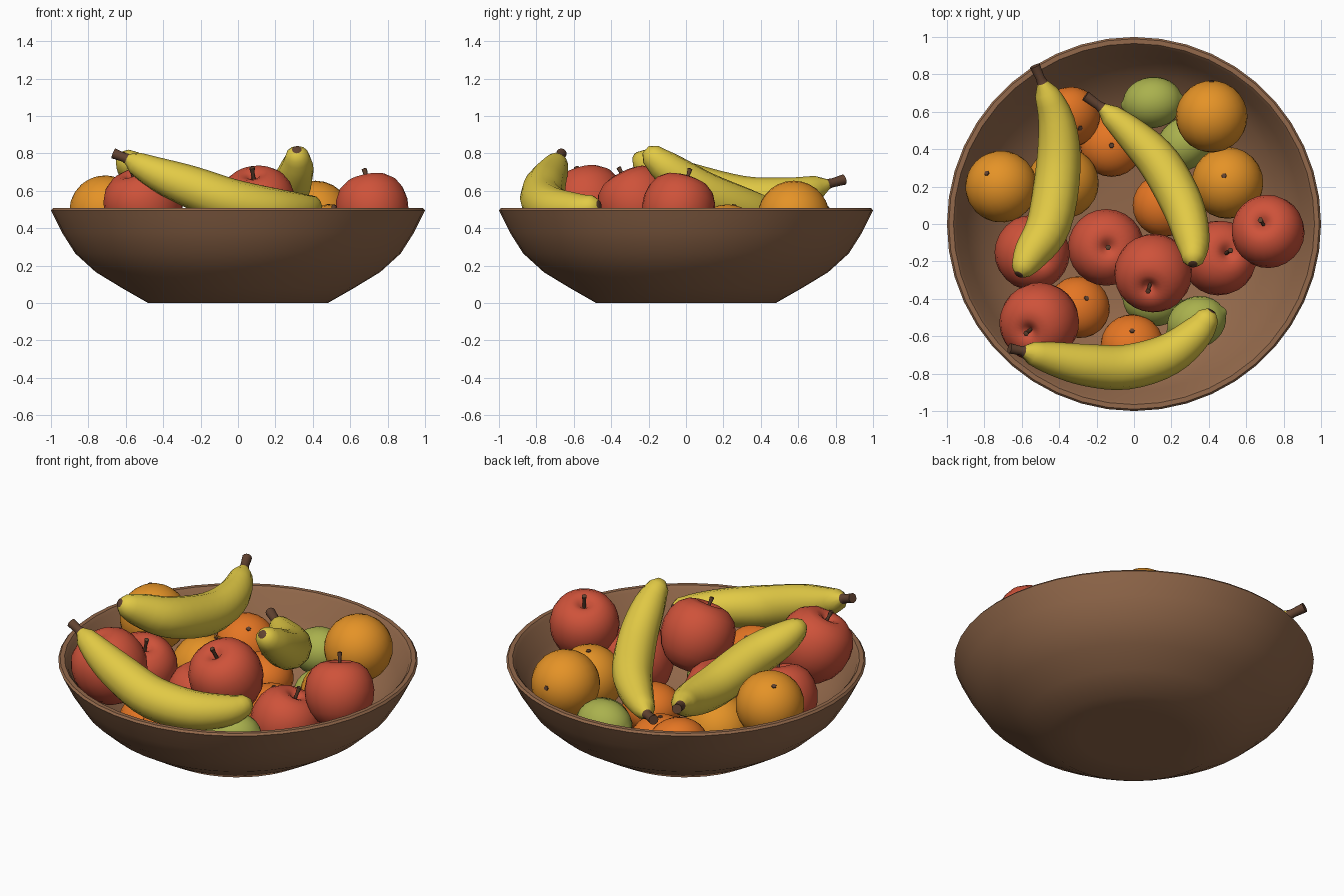
import bpy, bmesh, math
from mathutils import Vector, Matrix

if "Cube" in bpy.data.objects:
    bpy.data.objects.remove(bpy.data.objects["Cube"])


def material(name, rgb):
    m = bpy.data.materials.new(name)
    m.diffuse_color = (*rgb, 1)
    m.use_nodes = True
    m.node_tree.nodes["Principled BSDF"].inputs["Base Color"].default_value = m.diffuse_color
    return m


WOOD = material("brown wood", (0.29, 0.14, 0.07))
RED = material("apple red", (0.62, 0.085, 0.042))
ORANGE = material("light orange", (0.78, 0.29, 0.02))
MANDARIN = material("deep orange", (0.78, 0.18, 0.017))
GREEN = material("lime green", (0.40, 0.44, 0.075))
YELLOW = material("banana yellow", (0.76, 0.59, 0.06))
STEM = material("stem brown", (0.12, 0.055, 0.03))


def finish(bm, name, mats, matrix=Matrix(), angle=60):
    bmesh.ops.remove_doubles(bm, verts=bm.verts, dist=0.0005)
    bmesh.ops.recalc_face_normals(bm, faces=bm.faces)
    me = bpy.data.meshes.new(name)
    bm.to_mesh(me)
    bm.free()
    for m in mats:
        me.materials.append(m)
    ob = bpy.data.objects.new(name, me)
    bpy.context.collection.objects.link(ob)
    ob.matrix_world = matrix
    bpy.context.view_layer.objects.active = ob
    bpy.ops.object.select_all(action='DESELECT')
    ob.select_set(True)
    bpy.ops.object.shade_smooth_by_angle(angle=math.radians(angle))
    return ob


def skin(bm, rings, mat_rule=lambda i: 0):
    """Join rings of points with quads; ring i to i+1 takes mat_rule(i)."""
    rows = [[bm.verts.new(p) for p in ring] for ring in rings]
    n = len(rows[0])
    for i in range(len(rows) - 1):
        for k in range(n):
            f = bm.faces.new((rows[i][k], rows[i][(k + 1) % n],
                              rows[i + 1][(k + 1) % n], rows[i + 1][k]))
            f.material_index = mat_rule(i)
    return rows


def lathe(bm, profile, sides, mat_rule=lambda i: 0):
    skin(bm, [[(r * math.cos(2 * math.pi * k / sides), r * math.sin(2 * math.pi * k / sides), z)
               for k in range(sides)] for r, z in profile], mat_rule)


def spline(pts, steps):
    """Catmull-Rom curve through pts."""
    pts = [Vector(p) for p in pts]
    pts = [2 * pts[0] - pts[1]] + pts + [2 * pts[-1] - pts[-2]]
    out = []
    for i in range(1, len(pts) - 2):
        a, b, c, d = pts[i - 1:i + 3]
        for s in range(steps):
            t = s / steps
            out.append(0.5 * (2 * b + (c - a) * t + (2 * a - 5 * b + 4 * c - d) * t * t
                              + (3 * b - a - 3 * c + d) * t ** 3))
    return out + [pts[-2]]


def placed(loc, axis):
    rot = Vector((0, 0, 1)).rotation_difference(Vector(axis)).to_matrix().to_4x4()
    return Matrix.Translation(loc) @ rot


# Bowl: closed profile, outside up, over the rim and down the inside
bm = bmesh.new()
lathe(bm, [(0, 0), (0.3, 0), (0.48, 0), (0.62, 0.08), (0.76, 0.165), (0.87, 0.265),
           (0.94, 0.375), (0.985, 0.465), (1.0, 0.495), (0.99, 0.507), (0.965, 0.507),
           (0.95, 0.49), (0.895, 0.37), (0.81, 0.26), (0.69, 0.165), (0.56, 0.09),
           (0.43, 0.055), (0.2, 0.045), (0, 0.045)], 44)
finish(bm, "bowl", [WOOD], angle=40)


# Apples: dimpled lathe with a stem
def apple(loc, r, axis=(0, 0, 1)):
    bm = bmesh.new()
    prof = [(0, -0.86), (0.16, -0.92), (0.36, -0.92), (0.62, -0.77), (0.84, -0.5), (0.97, -0.17),
            (1.0, 0.15), (0.94, 0.46), (0.8, 0.72), (0.58, 0.89), (0.36, 0.95), (0.18, 0.89),
            (0.07, 0.77), (0, 0.72)]
    lathe(bm, [(a * r, b * r) for a, b in prof], 24)
    lathe(bm, [(0, 0.13), (0.010, 0.13), (0.010, 0.2), (0.015, 0.235), (0, 0.24)], 6, lambda i: 1)
    finish(bm, "apple", [RED, STEM], placed(loc, axis))


apple((0.72, -0.045, 0.495), 0.195, (-0.2, 0.3, 1))
apple((0.105, -0.255, 0.515), 0.208, (-0.13, -0.45, 0.9))
apple((-0.15, -0.125, 0.27), 0.205, (0.05, 0, 1))
apple((-0.55, -0.15, 0.345), 0.2, (0.3, -0.2, 1))
apple((0.45, -0.185, 0.3), 0.2, (0.3, 0.2, 1))
apple((-0.5, -0.52, 0.515), 0.212, (-0.33, -0.28, 0.9))


# Citrus: round or squashed balls with a small stem button
def citrus(name, mat, loc, r, squash=1.0, axis=(0, 0, 1)):
    bm = bmesh.new()
    arc = [(r * math.sin(math.pi * i / 14), -r * squash * math.cos(math.pi * i / 14))
           for i in range(15)]
    lathe(bm, arc, 24)
    top = r * squash
    lathe(bm, [(0, top - 0.01), (0.017, top - 0.01), (0.013, top + 0.004), (0, top + 0.005)],
          6, lambda i: 1)
    finish(bm, name, [mat, STEM], placed(loc, axis))


for loc, axis in [((-0.71, 0.2, 0.49), (-0.4, 0.37, 0.83)), ((0.415, 0.575, 0.462), (0, 0.9, 0.2)),
                  ((0.5, 0.22, 0.335), (-0.1, 0.2, 1)), ((-0.38, 0.22, 0.265), (0.3, 0.2, 1))]:
    citrus("orange", ORANGE, loc, 0.192, 1.0, axis)

for loc, axis in [((-0.345, 0.57, 0.30), (0.4, -0.4, 0.8)), ((-0.12, 0.42, 0.2), (0, 0, 1)),
                  ((0.16, 0.1, 0.2), (0.1, 0, 1)), ((-0.295, -0.445, 0.21), (0.3, 0.35, 0.9)),
                  ((-0.01, -0.645, 0.30), (0, 0.5, 0.8))]:
    citrus("mandarin", MANDARIN, loc, 0.168, 0.84, axis)


# Limes: balls stretched along one axis with a nub at each end
def lime(loc, axis):
    bm = bmesh.new()
    arc = [(0.137 * math.sin(math.pi * i / 14), -0.16 * math.cos(math.pi * i / 14))
           for i in range(1, 14)]
    lathe(bm, [(0, -0.172), (0.014, -0.168)] + arc + [(0.014, 0.168), (0, 0.172)], 20)
    finish(bm, "lime", [GREEN], placed(loc, axis))


lime((0.1, 0.65, 0.33), (1, 0.1, 0.1))
lime((0.27, 0.43, 0.21), (0.7, 0.6, 0.1))
lime((0.335, -0.525, 0.32), (0.9, 0.35, 0.1))
lime((0.1, -0.41, 0.2), (1, -0.2, 0))


# Bananas: tapered sweep from the brown tip to the brown stem
def banana(pts, stem_end, r):
    path = spline(pts, 4)
    n = len(path) - 1
    bm = bmesh.new()
    centres, radii = [path[0]], [0.0]
    for i, p in enumerate(path):
        t = i / n
        body = math.sin(math.pi * (0.06 + 0.87 * t)) ** 0.62
        centres.append(p)
        radii.append(max(0.03, r * body) if 0 < i < n else 0.03)
    end = Vector(stem_end)
    centres += [path[-1].lerp(end, 0.25), end, end]
    radii += [0.024, 0.028, 0.0]
    radii[1], radii[2] = 0.026, 0.06
    rings = []
    for i, (c, rad) in enumerate(zip(centres, radii)):
        a, b = centres[max(i - 1, 0)], centres[min(i + 1, len(centres) - 1)]
        tangent = (b - a).normalized()
        side = tangent.cross(Vector((0, 0, 1))).normalized()
        up = side.cross(tangent)
        rings.append([c + rad * (side * math.cos(k * math.pi / 6) + up * math.sin(k * math.pi / 6))
                      for k in range(12)])
    last = len(rings) - 1
    skin(bm, rings, lambda i: 1 if i == 0 or i >= last - 3 else 0)
    finish(bm, "banana", [YELLOW, STEM])


banana([(-0.615, -0.27, 0.785), (-0.55, -0.16, 0.715), (-0.455, 0, 0.635), (-0.405, 0.3, 0.56),
        (-0.415, 0.55, 0.575), (-0.49, 0.755, 0.635)], (-0.53, 0.845, 0.66), 0.122)
banana([(0.315, -0.215, 0.82), (0.315, -0.1, 0.72), (0.26, 0.1, 0.59), (0.14, 0.32, 0.50),
        (0.0, 0.47, 0.46), (-0.17, 0.62, 0.445)], (-0.26, 0.685, 0.46), 0.115)
banana([(0.415, -0.465, 0.525), (0.34, -0.575, 0.50), (0.18, -0.70, 0.505), (-0.04, -0.765, 0.545),
        (-0.25, -0.755, 0.62), (-0.43, -0.72, 0.69), (-0.59, -0.68, 0.77)],
       (-0.665, -0.665, 0.80), 0.12)
